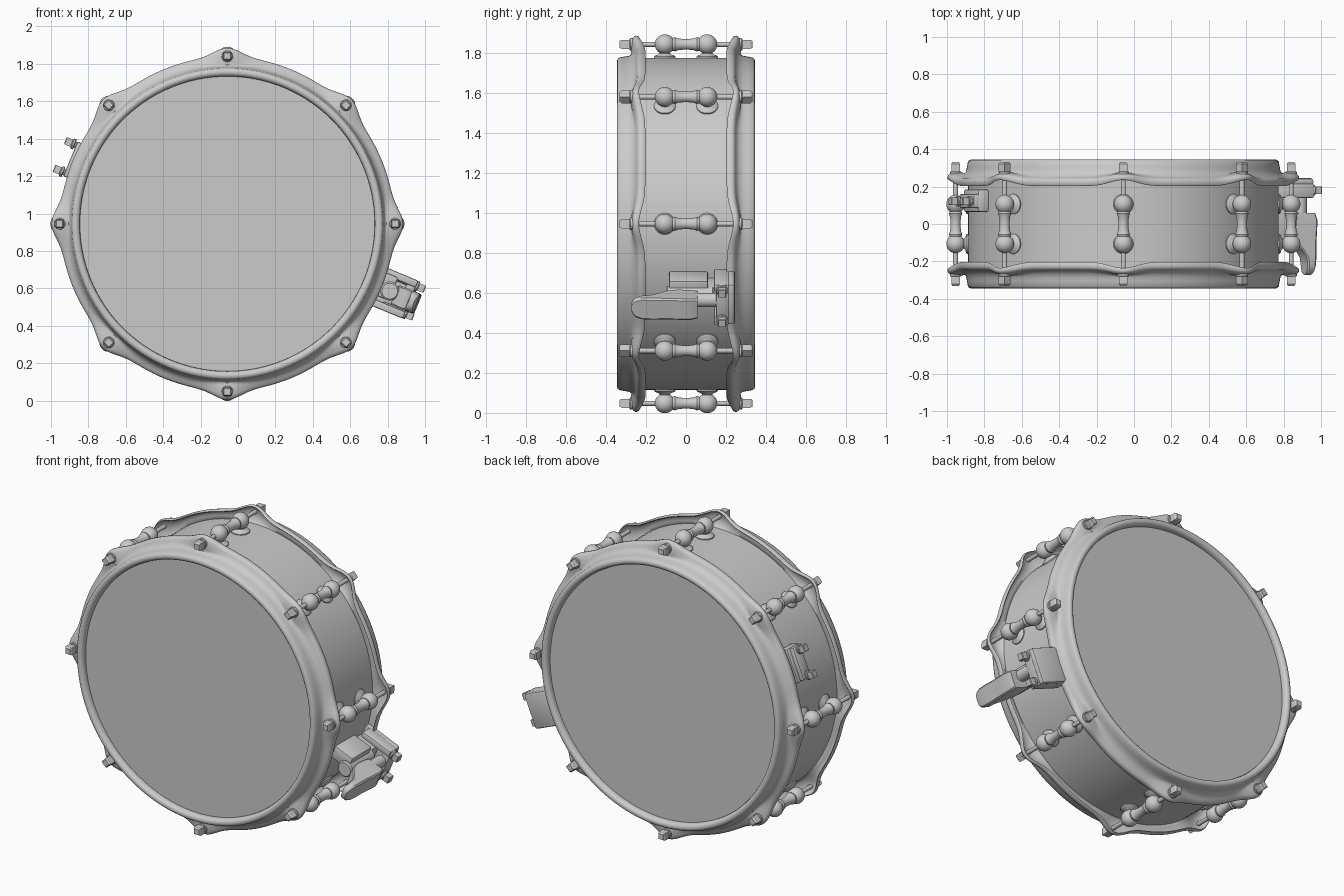
import bpy, bmesh
from math import sin, cos, pi, radians, exp
from mathutils import Matrix, Vector

if "Cube" in bpy.data.objects:
    bpy.data.objects.remove(bpy.data.objects["Cube"])

CENTER = Matrix.Translation((-0.057, 0, 0.945))


def spoke(deg):
    """Frame on the drum: local x = outward, y = drum axis, z = tangent."""
    return CENTER @ Matrix.Rotation(-radians(deg), 4, 'Y')


def add(name, me, mat):
    ob = bpy.data.objects.new(name, me)
    ob.matrix_world = mat
    bpy.context.collection.objects.link(ob)
    return ob


def finish(bm, name, angle=35):
    bmesh.ops.remove_doubles(bm, verts=bm.verts, dist=1e-5)
    bmesh.ops.recalc_face_normals(bm, faces=bm.faces)
    me = bpy.data.meshes.new(name)
    bm.to_mesh(me)
    bm.free()
    me.shade_smooth()
    me.set_sharp_from_angle(angle=radians(angle))
    return me


def rings(name, rows, closed=False, angle=35):
    """Skin a list of closed rings of points."""
    bm = bmesh.new()
    vs = [[bm.verts.new(p) for p in row] for row in rows]
    n = len(vs[0])
    for i in range(len(vs) if closed else len(vs) - 1):
        a, b = vs[i], vs[(i + 1) % len(vs)]
        for j in range(n):
            bm.faces.new((a[j], a[(j + 1) % n], b[(j + 1) % n], b[j]))
    return finish(bm, name, angle)


def lathe(name, profile, segs=24):
    """Revolve (radius, y) points about the y axis."""
    return rings(name, [[(r * cos((k + .5) * 2 * pi / segs), y, r * sin((k + .5) * 2 * pi / segs))
                         for k in range(segs)] for r, y in profile])


def rod(name, r, y0, y1, segs=24, c=0.004):
    return lathe(name, [(0, y0), (r - c, y0), (r, y0 + c), (r, y1 - c), (r - c, y1), (0, y1)], segs)


def extrude(name, outline, t0, t1, bevel=0.006):
    """Extrude an (outward, y) outline along the tangent."""
    bm = bmesh.new()
    f = bm.faces.new([bm.verts.new((u, y, t0)) for u, y in outline])
    r = bmesh.ops.extrude_face_region(bm, geom=[f])
    bmesh.ops.translate(bm, vec=(0, 0, t1 - t0), verts=[v for v in r['geom'] if isinstance(v, bmesh.types.BMVert)])
    bmesh.ops.recalc_face_normals(bm, faces=bm.faces)
    bmesh.ops.bevel(bm, geom=bm.edges[:], offset=bevel, segments=2, profile=0.5, affect='EDGES')
    return finish(bm, name)


def box(name, u0, u1, y0, y1, t0, t1, mat, bevel=0.006):
    return add(name, extrude(name, [(u0, y0), (u1, y0), (u1, y1), (u0, y1)], t0, t1, bevel), mat)


# shell and both drum heads
add("shell", lathe("shell", [(.79, -.3), (.83, -.3), (.83, .3), (.79, .3)], 128), CENTER)
for s, side in ((-1, "front"), (1, "back")):
    add(side + "_head", lathe("head", [(0, .308 * s), (.80, .308 * s), (.80, .28 * s)], 128), CENTER)


# hoops: flanged section swept round, swelling and lifting into an ear at each lug
def hoop_section(a, s):
    d = (a * 180 / pi + 22.5) % 45 - 22.5
    w = exp(-(d / 6.2) ** 2)
    R = .893 + .047 * w
    T, L = .248 + .022 * w, .203 + .032 * w    # top of flange, lip
    pts = [(.787, .295), (.789, .325), (.793, .336), (.802, .343), (.812, .345), (.824, .342), (.831, .333),
           (.836, .305), (.839, .288), (.843, .278), (.850, .273 * .6 + T * .4), (.862, T + .006),
           (R - .022, T), (R - .009, T - .005), (R - .002, T - .013), (R, (T + L) / 2),
           (R - .001, L + .006), (R - .006, L), (R - .012, L + .006),
           (R - .016, T - .022), (R - .024, T - .015), (.850, T - .012), (.83, .235)]
    return [(r * cos(a), y * s, r * sin(a)) for r, y in pts]


for s, side in ((-1, "front"), (1, "back")):
    rows = [hoop_section(k * 2 * pi / 288, s) for k in range(288)]
    add(side + "_hoop", rings("hoop", rows, True, 60), CENTER)

# shared lug parts: tube lug, rod, key head, foot
half = [(.05 * sin(radians(p)), -.106 - .05 * cos(radians(p))) for p in range(0, 141, 10)]
half += [(.036, -.055), (.030, -.04), (.027, -.015)]
lug = lathe("lug", half + [(r, -y) for r, y in reversed(half)])
tension = rod("tension_rod", .013, -.29, .29, 12)
washer = rod("washer", .031, .258, .282, 20)
key = lathe("key", [(0, .275), (.032, .275), (.032, .322), (.027, .327), (.024, .332), (0, .332)], 4)
foot = lathe("foot", [(0, .815), (.054, .815), (.054, .835), (.048, .841), (.034, .845), (.026, .852),
                      (.026, .89), (0, .89)])
TO_RADIAL = Matrix.Rotation(-pi / 2, 4, 'Z')
for i in range(8):
    m = spoke(i * 45)
    out = m @ Matrix.Translation((.897, 0, 0))
    add("lug_%d" % i, lug, out)
    add("tension_rod_%d" % i, tension, out)
    for s, side in ((0, "back"), (pi, "front")):
        flip = out @ Matrix.Rotation(s, 4, 'X')
        add("%s_washer_%d" % (side, i), washer, flip)
        add("%s_key_%d" % (side, i), key, flip)
    for y in (-.106, .106):
        add("lug_foot_%d" % i, foot, m @ Matrix.Translation((0, y, 0)) @ TO_RADIAL)


# clamp screw pointing outward
def screw(name, m, y, t, u0, u1):
    at = m @ Matrix.Translation((0, y, t)) @ TO_RADIAL
    add(name + "_shaft", rod(name, .017, u0, u1, 16), at)
    add(name + "_collar", rod(name, .029, u1 - .055, u1 - .038, 20), at)
    add(name + "_head", rod(name, .029, u1 - .04, u1, 4), at)


# snare strainer with throw-off lever
st = spoke(-22.5)
box("strainer_body", .82, .955, -.085, .11, .0, .085, st, .01)
box("strainer_plate", .82, 1.06, .205, .245, -.11, .11, st, .015)
box("strainer_slide", .82, .95, .09, .215, -.05, .05, st, .01)
for t in (-.09, .09):
    box("strainer_arm", .85, 1.06, .14, .215, t - .02, t + .02, st, .008)
box("strainer_clamp", 1.01, 1.06, .15, .215, -.105, .105, st, .008)
for t in (-.08, .08):
    screw("strainer_screw", st, .18, t, .93, 1.11)
add("strainer_knob", rod("strainer_knob", .05, -.10, .14, 28, .008), st @ Matrix.Translation((.94, 0, 0)))
add("adjuster", rod("adjuster", .036, .0, .16, 20), st @ Matrix.Translation((1.02, 0, .01)))

# lever: curved section, thick at the pivot, with a rounded paddle tip
rows = []
for y, lo, hi, w in ((.058, .98, 1.095, .053), (.02, .975, 1.107, .057), (-.04, .97, 1.104, .057),
                     (-.10, .985, 1.10, .057), (-.14, 1.02, 1.10, .058), (-.18, 1.045, 1.10, .058),
                     (-.22, 1.05, 1.097, .057), (-.25, 1.05, 1.092, .048), (-.263, 1.051, 1.088, .037),
                     (-.272, 1.055, 1.082, .02)):
    c = .008
    rows.append([(u, y, t - .008) for u, t in ((lo, -w + c), (lo + c, -w), (hi - c, -w), (hi, -w + c),
                                               (hi, w - c), (hi - c, w), (lo + c, w), (lo, w - c))])
mid = [sum((Vector(p) for p in r), Vector()) / 8 for r in (rows[0], rows[-1])]
rows = [[mid[0]] * 8] + rows + [[mid[1]] * 8]
add("strainer_lever", rings("strainer_lever", rows), st)

# butt plate on the opposite side
bt = spoke(157.5)
box("butt_base", .82, .882, .065, .185, -.105, .105, bt, .01)
box("butt_clamp", .87, .908, .085, .16, -.10, .10, bt, .008)
for t in (-.08, .08):
    screw("butt_screw", bt, .122, t, .85, .97)
